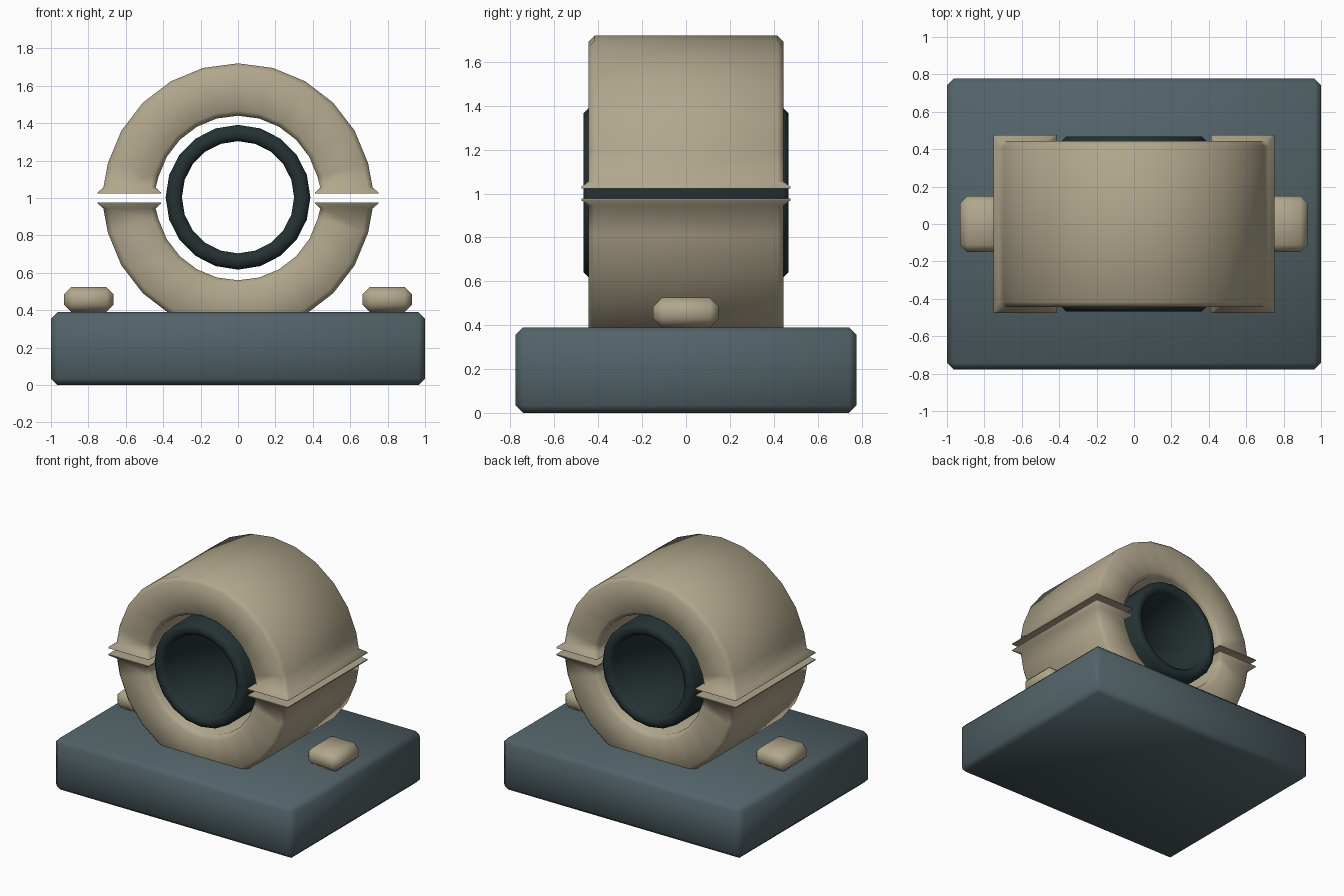
import bpy, bmesh
from math import radians, cos, sin, pi

cube = bpy.data.objects.get("Cube")
if cube:
    bpy.data.objects.remove(cube, do_unlink=True)


def material(name, rgb):
    m = bpy.data.materials.new(name)
    m.use_nodes = True
    m.diffuse_color = (*rgb, 1)
    m.node_tree.nodes["Principled BSDF"].inputs["Base Color"].default_value = (*rgb, 1)
    return m


tan = material("tan", (0.44, 0.385, 0.265))
slate = material("slate blue", (0.085, 0.125, 0.14))
dark = material("dark steel", (0.018, 0.031, 0.033))


def finish(name, bm, mat):
    """Turn the bmesh into a smooth shaded object with sharp creases."""
    bmesh.ops.recalc_face_normals(bm, faces=bm.faces[:])
    for f in bm.faces:
        f.smooth = True
    for e in bm.edges:
        if len(e.link_faces) == 2 and e.calc_face_angle() > radians(80):
            e.smooth = False
    mesh = bpy.data.meshes.new(name)
    bm.to_mesh(mesh)
    bm.free()
    mesh.materials.append(mat)
    obj = bpy.data.objects.new(name, mesh)
    bpy.context.collection.objects.link(obj)
    return obj


def block(name, size, centre, chamfer, mat):
    bm = bmesh.new()
    bmesh.ops.create_cube(bm, size=1)
    bmesh.ops.scale(bm, vec=size, verts=bm.verts[:])
    bmesh.ops.bevel(bm, geom=bm.edges[:], offset=chamfer, segments=1,
                    affect='EDGES', profile=0.5)
    bmesh.ops.translate(bm, vec=centre, verts=bm.verts[:])
    return finish(name, bm, mat)


def section(r0, r1, y, c):
    """Chamfered rectangle as (radius, y) pairs."""
    return [(r0 + c, -y), (r1 - c, -y), (r1, -y + c), (r1, y - c),
            (r1 - c, y), (r0 + c, y), (r0, y - c), (r0, -y + c)]


def loft(name, stations, closed, axis_z, mat):
    """Skin a list of equal-sized point loops."""
    bm = bmesh.new()
    loops = [[bm.verts.new((x, y, z + axis_z)) for x, y, z in s] for s in stations]
    pairs = list(zip(loops, loops[1:]))
    if closed:
        pairs.append((loops[-1], loops[0]))
    else:
        bm.faces.new(loops[0])
        bm.faces.new(loops[-1])
    for a, b in pairs:
        n = len(a)
        for i in range(n):
            j = (i + 1) % n
            bm.faces.new((a[i], a[j], b[j], b[i]))
    return finish(name, bm, mat)


def swept(sec, angle):
    return [(r * cos(angle), y, r * sin(angle)) for r, y in sec]


def level(sec, side, z):
    return [(side * r, y, z) for r, y in sec]


# Bearing base
block("base", (2, 1.555, 0.39), (0, 0, 0.195), 0.035, slate)

# Mounting bolts either side
for side, label in ((1, "left"), (-1, "right")):
    block(label + "_bolt", (0.265, 0.3, 0.135), (side * 0.7975, 0, 0.4575), 0.04, tan)

# Split housing: each half arcs over and flares to a thin lip at the split
body = section(0.44, 0.72, 0.445, 0.028)
lip = section(0.412, 0.75, 0.477, 0.002)
for sign, label in ((1, "upper"), (-1, "lower")):
    ends = [[level(body, s, 0.055), level(lip, s, 0.03), level(lip, s, 0.023)]
            for s in (1, -1)]
    arc = [swept(body, pi * i / 12) for i in range(1, 12)]
    stations = ends[0][::-1] + arc + ends[1]
    stations = [[(x, y, sign * z) for x, y, z in s] for s in stations]
    loft(label + "_housing", stations, False, 1.0, tan)

# Inner sleeve
sleeve = section(0.3, 0.387, 0.467, 0.024)
loft("sleeve", [swept(sleeve, pi * i / 10) for i in range(20)], True, 1.004, dark)
